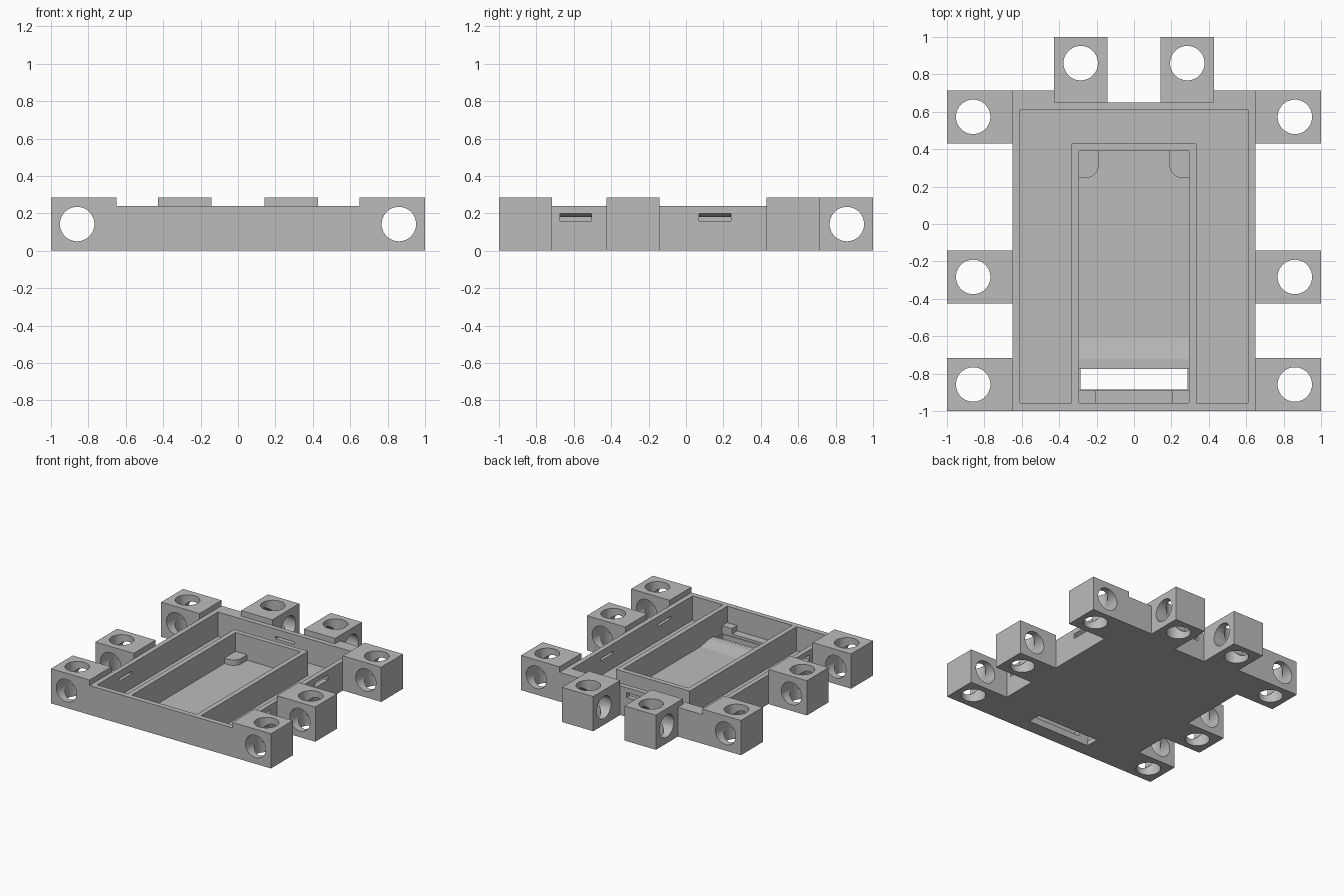
import bpy, bmesh, math
from mathutils import Matrix, Vector

if "Cube" in bpy.data.objects:
    bpy.data.objects.remove(bpy.data.objects["Cube"], do_unlink=True)

grey = bpy.data.materials.new("plain_grey")
grey.use_nodes = True
GREY = (0.5, 0.5, 0.5, 1)
grey.diffuse_color = GREY
grey.node_tree.nodes["Principled BSDF"].inputs["Base Color"].default_value = GREY


def finish(name, bm):
    bmesh.ops.recalc_face_normals(bm, faces=bm.faces)
    mesh = bpy.data.meshes.new(name)
    bm.to_mesh(mesh)
    bm.free()
    mesh.materials.append(grey)
    obj = bpy.data.objects.new(name, mesh)
    bpy.context.collection.objects.link(obj)
    return obj


def prism(name, outline, low, high, matrix=Matrix()):
    """Extrude a flat outline from low to high, then place it."""
    bm = bmesh.new()
    face = bm.faces.new([bm.verts.new((x, y, low)) for x, y in outline])
    new = bmesh.ops.extrude_face_region(bm, geom=[face])["geom"]
    top = [v for v in new if isinstance(v, bmesh.types.BMVert)]
    bmesh.ops.translate(bm, verts=top, vec=(0, 0, high - low))
    bm.transform(matrix)
    return finish(name, bm)


def box(name, x0, x1, y0, y1, z0, z1, matrix=Matrix()):
    return prism(name, [(x0, y0), (x1, y0), (x1, y1), (x0, y1)], z0, z1, matrix)


def cylinder(matrix):
    bm = bmesh.new()
    bmesh.ops.create_cone(bm, cap_ends=True, segments=64, radius1=HOLE,
                          radius2=HOLE, depth=0.6, matrix=matrix)
    return finish("hole_cutter", bm)


def cut(obj, cutters):
    for c in cutters:
        mod = obj.modifiers.new("cut", 'BOOLEAN')
        mod.operation, mod.solver, mod.object = 'DIFFERENCE', 'EXACT', c
        bpy.context.view_layer.update()
        graph = bpy.context.evaluated_depsgraph_get()
        mesh = bpy.data.meshes.new_from_object(obj.evaluated_get(graph))
        obj.modifiers.clear()
        obj.data = mesh
        bpy.data.objects.remove(c, do_unlink=True)


def smooth(obj):
    bpy.ops.object.select_all(action='DESELECT')
    obj.select_set(True)
    bpy.context.view_layer.objects.active = obj
    bpy.ops.object.shade_smooth_by_angle(angle=math.radians(30))


W, FRONT, BACK, TOP, FLOOR = 0.65, -1.0, 0.65, 0.24, 0.04
HOLE, LUG_TOP = 0.092, 0.285

# Tray body, with the back notch between the corners
half = [(W, FRONT), (W, 0.715), (0.427, 0.715), (0.427, BACK)]
tray = prism("tray", half + [(-x, y) for x, y in reversed(half)], 0, TOP)

# U-shaped channel around the central pocket, the pocket, and the floor slot
side = [(0.335, -0.957), (0.61, -0.957), (0.61, 0.61)]
channel = side + [(-x, y) for x, y in reversed(side)] + [(-0.335, 0.43), (0.335, 0.43)]
cutters = [prism("channel_cutter", channel, FLOOR, 0.4),
           box("pocket_cutter", -0.295, 0.295, -0.957, 0.39, FLOOR, 0.4),
           box("floor_slot_cutter", -0.285, 0.285, -0.885, -0.775, -0.1, 0.1)]

# Narrow slots with sloping ceilings in the outer walls
slot = [(0.60, 0.16), (0.66, 0.16), (0.66, 0.205), (0.60, 0.175)]
upright = Matrix.Rotation(math.pi / 2, 4, 'X')
for turn, centre in ((0, -0.59), (0, 0.155), (2, 0.59), (2, -0.155), (1, 0)):
    m = (Matrix.Rotation(turn * math.pi / 2, 4, 'Z')
         @ Matrix.Translation((0, centre, 0)) @ upright)
    cutters.append(prism("wall_slot_cutter", slot, -0.085, 0.085, m))
cut(tray, cutters)


# Connector lugs: a block with an upright hole and a sideways hole
def lug(name, x, y, turn):
    m = Matrix.Translation((x, y, 0)) @ Matrix.Rotation(turn * math.pi / 2, 4, 'Z')
    obj = box(name, 0, 0.35, -0.142, 0.142, 0, LUG_TOP, m)
    middle = m @ Matrix.Translation((0.21, 0, LUG_TOP / 2))
    cut(obj, [cylinder(middle), cylinder(middle @ upright)])
    smooth(obj)


for s, label in ((1, "left"), (-1, "right")):
    for y, place in ((-0.858, "front"), (-0.283, "middle"), (0.573, "rear")):
        lug(f"{label}_{place}_lug", s * W, y, 0 if s > 0 else 2)
    lug(f"{label}_back_lug", s * 0.285, BACK, 1)

    # Rounded support pad in the rear corner of the pocket
    pad = [(s * 0.295, 0.39), (s * 0.19, 0.39), (s * 0.19, 0.32)]
    for i in range(13):
        a = math.pi / 2 * i / 12
        pad.append((s * (0.26 - 0.07 * math.cos(a)), 0.315 - 0.07 * math.sin(a)))
    pad.append((s * 0.295, 0.245))
    smooth(prism(f"{label}_support_pad", pad, FLOOR, 0.085))

    # Taller stop in the front corner of the pocket
    xs = sorted((s * 0.205, s * 0.295))
    box(f"{label}_front_stop", *xs, -0.957, -0.89, FLOOR, 0.105)

# Low ledge between the stops, and the ramp leading to the floor slot
box("front_ledge", -0.205, 0.205, -0.957, -0.89, FLOOR, 0.06)
ramp = [(-0.61, FLOOR), (-0.72, 0.06), (-0.775, 0.06), (-0.775, FLOOR)]
axes = Matrix(((0, 0, 1, 0), (1, 0, 0, 0), (0, 1, 0, 0), (0, 0, 0, 1)))
prism("pocket_ramp", ramp, -0.295, 0.295, axes)
